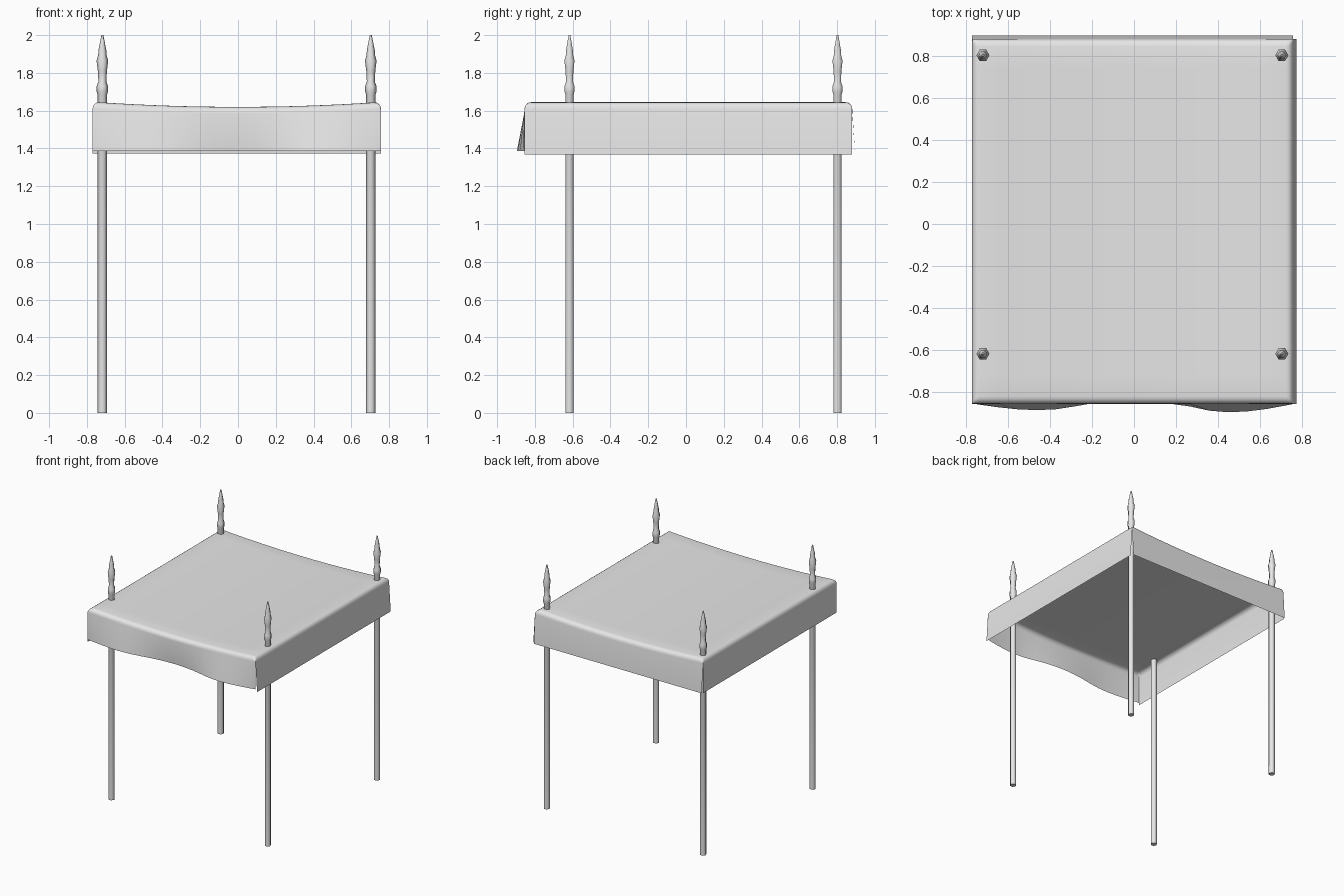
import bpy
import bmesh
import math

cube = bpy.data.objects.get("Cube")
if cube:
    bpy.data.objects.remove(cube, do_unlink=True)

grey = bpy.data.materials.new("light_grey")
grey.use_nodes = True
grey.diffuse_color = (0.8, 0.8, 0.8, 1)
grey.node_tree.nodes["Principled BSDF"].inputs["Base Color"].default_value = (0.8, 0.8, 0.8, 1)


def finish(bm, name, angle):
    """Turn a bmesh into a named, smooth-shaded object."""
    mesh = bpy.data.meshes.new(name)
    bm.to_mesh(mesh)
    bm.free()
    mesh.materials.append(grey)
    obj = bpy.data.objects.new(name, mesh)
    bpy.context.collection.objects.link(obj)
    bpy.ops.object.select_all(action='DESELECT')
    obj.select_set(True)
    bpy.context.view_layer.objects.active = obj
    bpy.ops.object.shade_smooth_by_angle(angle=math.radians(angle))
    return obj


# Canopy: sagging cloth with rounded rim and four hanging flaps
LEFT, RIGHT, FRONT, BACK = -0.77, 0.757, -0.855, 0.88
ROUND, RIM, SPANS = 0.035, 4, 16
TOP, SAG = 1.645, 0.025


def stations(low, high):
    """Positions along one axis, each with how far round the rim it lies."""
    inner_low, inner_high = low + ROUND, high - ROUND
    turns = [i / RIM * math.pi / 2 for i in range(RIM, 0, -1)]
    out = [(inner_low - ROUND * math.sin(t), t) for t in turns]
    out += [(inner_low + (inner_high - inner_low) * i / SPANS, 0) for i in range(SPANS + 1)]
    out += [(inner_high + ROUND * math.sin(t), t) for t in reversed(turns)]
    return out


def front_wave(x):
    """Outward swing of the front flap: two billows and a tucked-in middle."""
    if abs(x) < 0.22:
        return -0.02 * math.cos(x / 0.22 * math.pi / 2)
    depth = 0.04 if x > 0 else 0.03
    reach = 0.23 if abs(x) < 0.45 else 0.31
    return depth * math.cos(min(abs(abs(x) - 0.45) / reach, 1) * math.pi / 2)


bm = bmesh.new()
grid = []
for x, tx in stations(LEFT, RIGHT):
    sag = SAG * (1 - min(abs(x) / 0.74, 1) ** 2)
    column = []
    for y, ty in stations(FRONT, BACK):
        drop = ROUND * (1 - math.cos(max(tx, ty)))
        column.append(bm.verts.new((x, y, TOP - sag - drop)))
    grid.append(column)
for a, b in zip(grid, grid[1:]):
    for i in range(len(a) - 1):
        bm.faces.new((a[i], b[i], b[i + 1], a[i + 1]))


def flap(edge, hem):
    """Hang a strip of cloth from a row of rim vertices."""
    low = [bm.verts.new(hem(v.co)) for v in edge]
    for i in range(len(edge) - 1):
        bm.faces.new((edge[i], low[i], low[i + 1], edge[i + 1]))


flap([c[0] for c in grid], lambda p: (p.x, p.y - front_wave(p.x), 1.387))
flap([c[-1] for c in reversed(grid)], lambda p: (p.x, 0.895, 1.372))
flap(grid[-1], lambda p: (0.772, p.y, 1.368))
flap(list(reversed(grid[0])), lambda p: (LEFT, p.y, 1.368))
finish(bm, "canopy", 50)

# Poles: six-sided shafts with a collar and spear-shaped finial
PROFILE = [(0.025, 0), (0.025, 1.685), (0.030, 1.70), (0.030, 1.73), (0.021, 1.755),
           (0.024, 1.81), (0.031, 1.865), (0.022, 1.895), (0.021, 1.92),
           (0.012, 1.965), (0.005, 2.0)]
SIDES = 6


def pole(name, x, y):
    bm = bmesh.new()
    rings = []
    for r, z in PROFILE:
        angles = [math.tau * i / SIDES for i in range(SIDES)]
        rings.append([bm.verts.new((x + r * math.cos(a), y + r * math.sin(a), z)) for a in angles])
    for a, b in zip(rings, rings[1:]):
        for i in range(SIDES):
            j = (i + 1) % SIDES
            bm.faces.new((a[i], a[j], b[j], b[i]))
    bm.faces.new(list(reversed(rings[0])))
    bm.faces.new(rings[-1])
    finish(bm, name, 65)


for side, x in (("right", -0.718), ("left", 0.703)):
    for end, y in (("front", -0.617), ("back", 0.802)):
        pole(f"{end}_{side}_pole", x, y)
